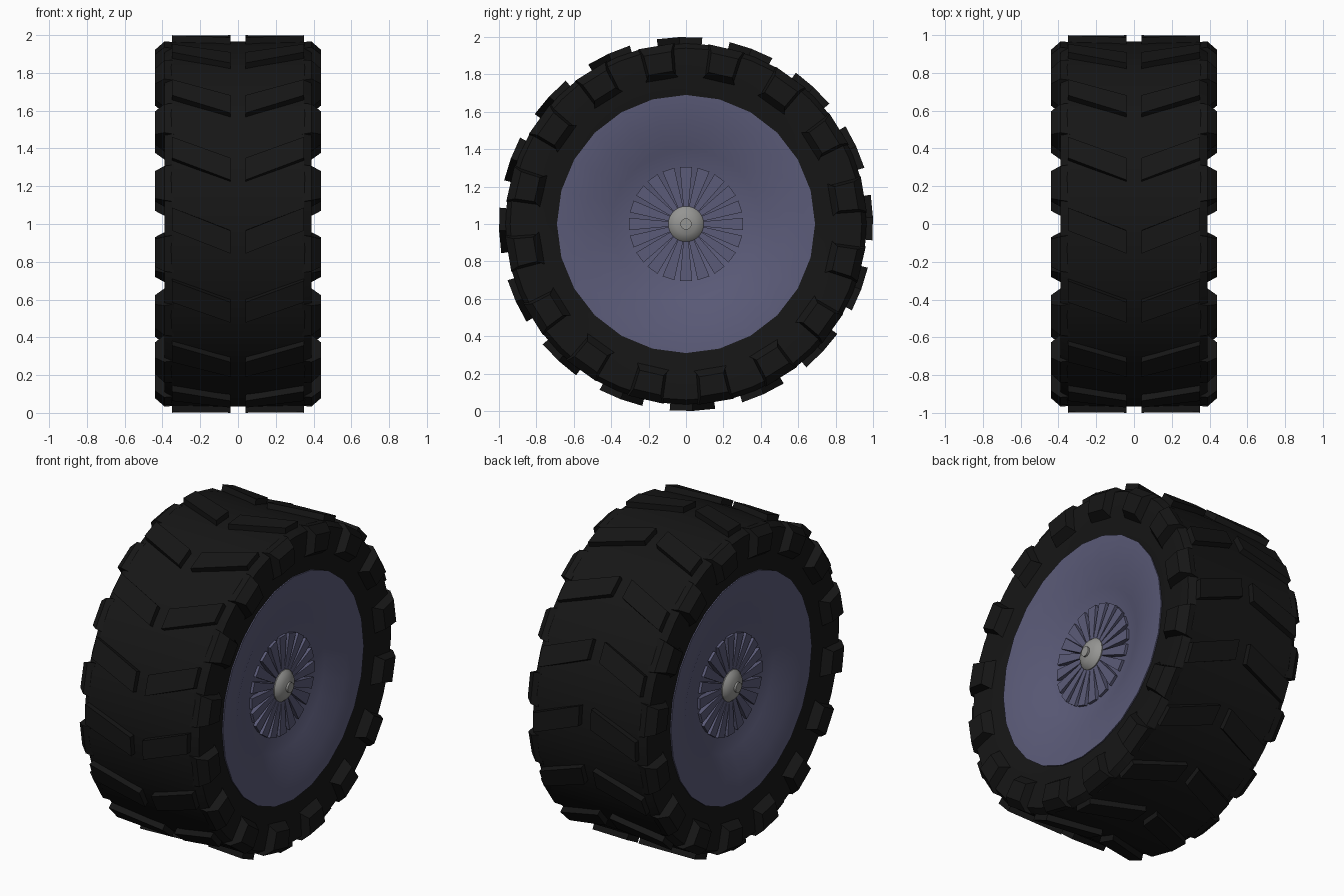
import bpy, bmesh
from math import sin, cos, pi, radians

if "Cube" in bpy.data.objects:
    bpy.data.objects.remove(bpy.data.objects["Cube"])

CENTRE_Z = 1.0


def material(name, rgb):
    m = bpy.data.materials.new(name)
    m.diffuse_color = (*rgb, 1)
    m.use_nodes = True
    m.node_tree.nodes["Principled BSDF"].inputs["Base Color"].default_value = m.diffuse_color
    return m


RUBBER = material("rubber", (0.008, 0.008, 0.008))
RIM = material("rim_paint", (0.105, 0.105, 0.19))
METAL = material("hub_metal", (0.3, 0.3, 0.29))


def polar(x, r, deg):
    """Point on the wheel: x along the axle, angle from +y towards +z."""
    a = radians(deg)
    return (x, r * cos(a), CENTRE_Z + r * sin(a))


def finish(bm, name, mat, smooth=None):
    bmesh.ops.recalc_face_normals(bm, faces=bm.faces[:])
    mesh = bpy.data.meshes.new(name)
    bm.to_mesh(mesh)
    bm.free()
    mesh.materials.append(mat)
    ob = bpy.data.objects.new(name, mesh)
    bpy.context.collection.objects.link(ob)
    if smooth:
        bpy.ops.object.select_all(action='DESELECT')
        ob.select_set(True)
        bpy.context.view_layer.objects.active = ob
        bpy.ops.object.shade_smooth_by_angle(angle=radians(smooth))
    return ob


def lathe(bm, profile, sides, closed=False):
    """Spin an (x, r) profile about the axle; r = 0 becomes a single point."""
    rings = []
    for x, r in profile:
        if r == 0:
            rings.append([bm.verts.new(polar(x, 0, 0))] * sides)
        else:
            rings.append([bm.verts.new(polar(x, r, 360 * i / sides)) for i in range(sides)])
    pairs = list(zip(rings, rings[1:]))
    if closed:
        pairs.append((rings[-1], rings[0]))
    for a, b in pairs:
        for i in range(sides):
            j = (i + 1) % sides
            quad = list(dict.fromkeys((a[i], a[j], b[j], b[i])))
            bm.faces.new(quad)


def loft(bm, a, b):
    """Solid between two matching outlines."""
    a = [bm.verts.new(p) for p in a]
    b = [bm.verts.new(p) for p in b]
    bm.faces.new(a)
    bm.faces.new(b)
    for i in range(len(a)):
        j = (i + 1) % len(a)
        bm.faces.new((a[i], a[j], b[j], b[i]))


# Tyre carcass
bm = bmesh.new()
half = [(0.35, 0.965), (0.39, 0.94), (0.39, 0.80), (0.372, 0.68), (0.33, 0.66)]
lathe(bm, half + [(-x, r) for x, r in reversed(half)], 48, closed=True)
finish(bm, "tyre", RUBBER, 25)

# Chevron tread blocks and shoulder lugs, 16 of each per side
chevrons, lugs = bmesh.new(), bmesh.new()
lug_profile = [(0.34, 0.966, 6), (0.39, 0.968, 5.5), (0.44, 0.925, 4.6),
               (0.44, 0.82, 4.6), (0.385, 0.785, 6.5), (0.34, 0.785, 6.5)]
for k in range(16):
    turn = 22.5 * k
    for s in (1, -1):
        outline = [(0.35, 85), (0.35, 92), (0.04, 99), (0.04, 92)]
        loft(chevrons,
             [polar(s * x, 0.94, a + turn) for x, a in outline],
             [polar(s * x, 1.0, a + turn) for x, a in outline])
        loft(lugs,
             [polar(s * x, r, 77 + turn - w) for x, r, w in lug_profile],
             [polar(s * x, r, 77 + turn + w) for x, r, w in lug_profile])
finish(chevrons, "chevron_treads", RUBBER)
finish(lugs, "shoulder_lugs", RUBBER)

for s, side in ((1, "right"), (-1, "left")):
    # Dished rim
    bm = bmesh.new()
    lathe(bm, [(s * x, r) for x, r in
               [(0.34, 0.69), (0.38, 0.69), (0.37, 0.54), (0.315, 0.40),
                (0.28, 0.25), (0.265, 0.0)]], 24)
    finish(bm, side + "_rim", RIM, 25)

    # Fan of tapered spokes
    bm = bmesh.new()
    for k in range(20):
        a = 2 * pi * k / 20
        flat = [(0.07, 0.012), (0.305, 0.033), (0.305, -0.033), (0.07, -0.012)]
        ring = [(r * cos(a) - t * sin(a), r * sin(a) + t * cos(a)) for r, t in flat]
        loft(bm, [(s * 0.26, y, CENTRE_Z + z) for y, z in ring],
             [(s * 0.31, y, CENTRE_Z + z) for y, z in ring])
    finish(bm, side + "_spokes", RIM)

    # Domed hub with a small end cap
    bm = bmesh.new()
    lathe(bm, [(s * x, r) for x, r in
               [(0.27, 0), (0.27, 0.095), (0.315, 0.095), (0.332, 0.08), (0.344, 0.055),
                (0.35, 0.03), (0.362, 0.03), (0.362, 0)]], 24)
    finish(bm, side + "_hub", METAL, 35)
